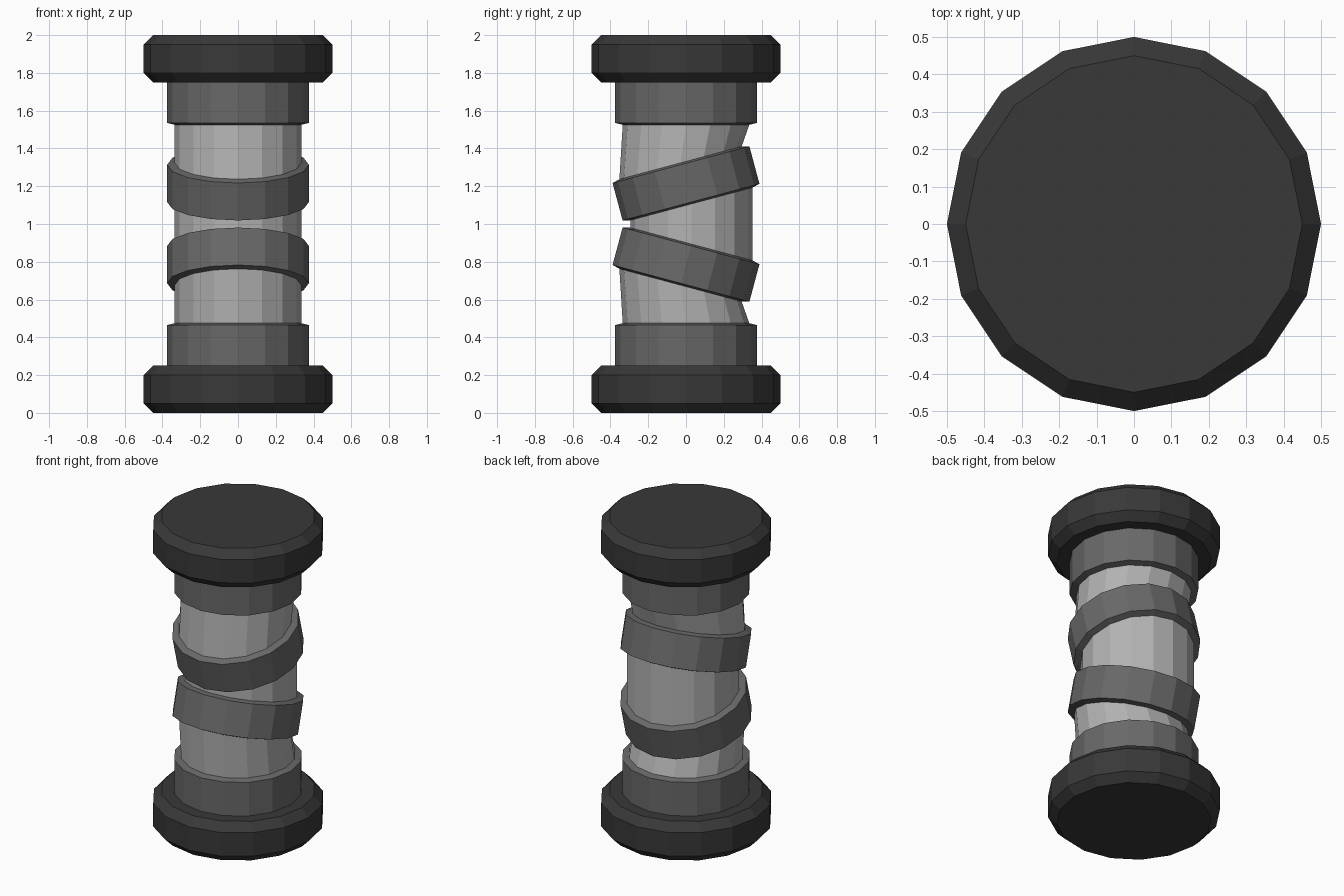
import bpy, bmesh
from math import cos, sin, pi, radians
from mathutils import Matrix, Vector

if "Cube" in bpy.data.objects:
    bpy.data.objects.remove(bpy.data.objects["Cube"])

SIDES = 16
TILT = radians(15)


def material(name, v):
    m = bpy.data.materials.new(name)
    m.diffuse_color = (v, v, v, 1)
    m.use_nodes = True
    m.node_tree.nodes["Principled BSDF"].inputs["Base Color"].default_value = m.diffuse_color
    return m


DARK = material("dark_grey", 0.04)
MID = material("mid_grey", 0.14)
LIGHT = material("light_grey", 0.45)


def loft(name, sections, mat):
    """Sections are (centre height, tilt about x, offset along tilted axis, radius)."""
    bm = bmesh.new()
    rings = []
    for z, tilt, off, r in sections:
        place = Matrix.Translation((0, 0, z)) @ Matrix.Rotation(tilt, 4, 'X')
        rings.append([bm.verts.new(place @ Vector((r * cos(2 * pi * i / SIDES),
                                                   r * sin(2 * pi * i / SIDES), off)))
                      for i in range(SIDES)])
    for a, b in zip(rings, rings[1:]):
        for i in range(SIDES):
            j = (i + 1) % SIDES
            bm.faces.new((a[i], a[j], b[j], b[i]))
    bm.faces.new(rings[0][::-1])
    bm.faces.new(rings[-1])
    bmesh.ops.recalc_face_normals(bm, faces=bm.faces)
    mesh = bpy.data.meshes.new(name)
    bm.to_mesh(mesh)
    bm.free()
    mesh.materials.append(mat)
    obj = bpy.data.objects.new(name, mesh)
    bpy.context.collection.objects.link(obj)
    return obj


def band(name, z, tilt, half):
    # Clamp band with slightly sloped rims
    return loft(name, [(z, tilt, -half, 0.335), (z, tilt, -half + 0.01, 0.375),
                       (z, tilt, half - 0.01, 0.375), (z, tilt, half, 0.335)], MID)


# Chamfered end flanges
for name, z in (("bottom_flange", 0.125), ("top_flange", 1.875)):
    loft(name, [(z, 0, -0.125, 0.45), (z, 0, -0.075, 0.5),
                (z, 0, 0.075, 0.5), (z, 0, 0.125, 0.45)], DARK)

# Straight collars against the flanges
band("bottom_collar", 0.3575, 0, 0.1175)
band("top_collar", 1.6425, 0, 0.1175)

# Tilted rings, mirrored about mid height
H = 0.1125
LOW, HIGH = (0.785, -TILT), (1.215, TILT)
band("lower_ring", *LOW, H)
band("upper_ring", *HIGH, H)

# Bent tube segments spanning between the bands
R = 0.335
loft("lower_tube", [(0.475, 0, 0, R), (*LOW, -H, R)], LIGHT)
loft("middle_tube", [(*LOW, H, R), (*HIGH, -H, R)], LIGHT)
loft("upper_tube", [(*HIGH, H, R), (1.525, 0, 0, R)], LIGHT)
